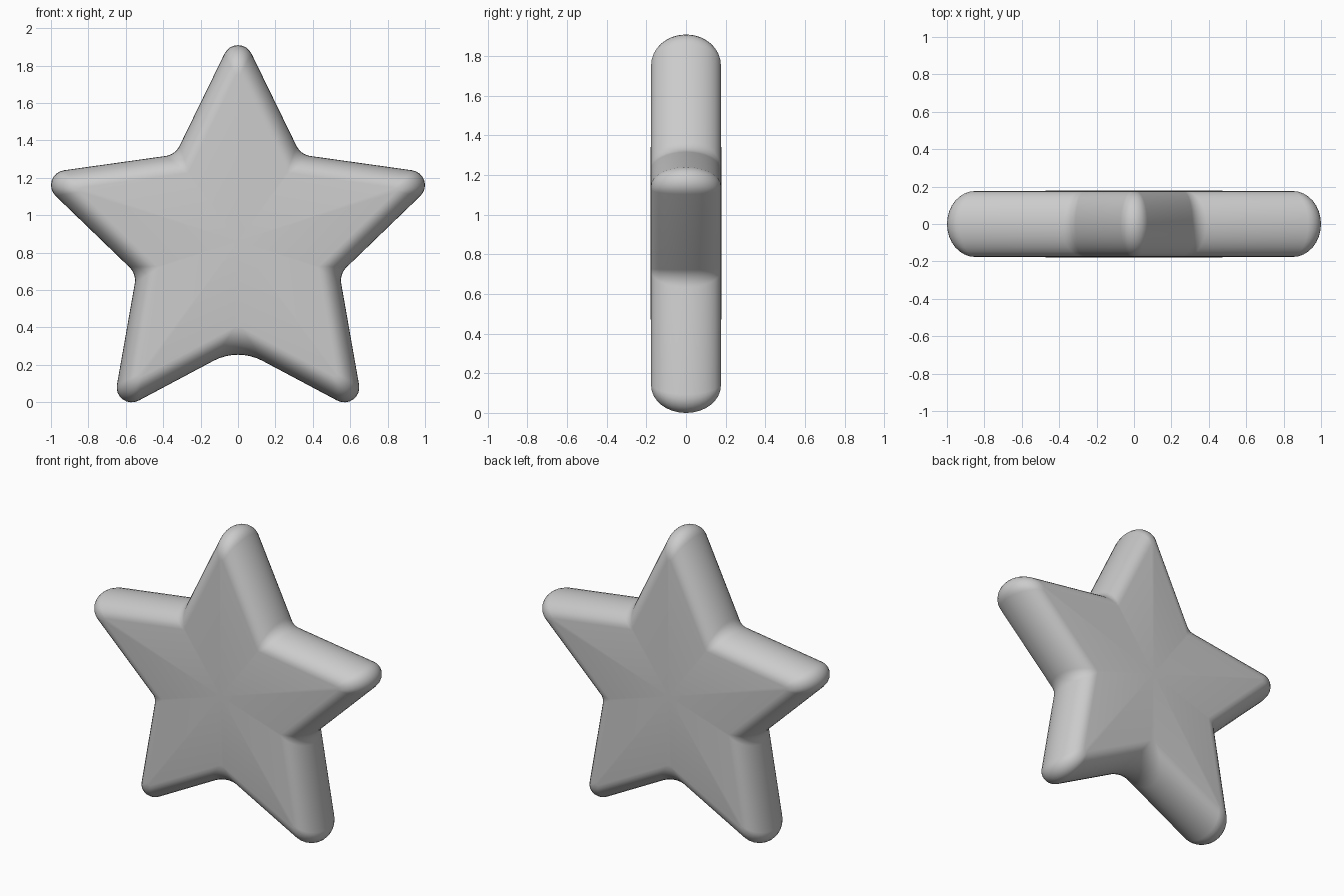
import bpy, bmesh
from math import sin, cos, pi, radians

if "Cube" in bpy.data.objects:
    bpy.data.objects.remove(bpy.data.objects["Cube"])

CENTRE_Z = 0.862
HALF_TIP = radians(26)          # half angle of each point
NOTCH = radians(90 - 26 - 36)   # half turn of each notch
HALF_DEPTH = 0.176


def star_ring(edge_dist, tip_r, notch_scale):
    """Star outline with rounded points and filleted notches, as (x, z)."""
    pts = []
    for i in range(5):
        axis = pi / 2 - i * 2 * pi / 5
        c = (edge_dist - tip_r) / sin(HALF_TIP)
        span = pi / 2 - HALF_TIP
        for k in range(9):
            a = axis + span * (1 - k / 4)
            pts.append((c * cos(axis) + tip_r * cos(a),
                        c * sin(axis) + tip_r * sin(a)))
        # notch after this point; the bottom one is softer
        n_axis = axis - pi / 5
        r = (0.28 if i == 2 else 0.10) * notch_scale
        c = (edge_dist + r) / cos(NOTCH)
        for k in range(9):
            a = n_axis + pi - NOTCH * (1 - k / 4)
            pts.append((c * cos(n_axis) + r * cos(a),
                        c * sin(n_axis) + r * sin(a)))
    return pts


# Rounded star body: rings lofted front to back over a half-round edge
bm = bmesh.new()
rings = []
STEPS = 16
for s in range(STEPS + 1):
    phi = pi * s / STEPS
    bulge = sin(phi)
    outline = star_ring(0.398 + 0.106 * bulge, 0.012 + 0.068 * bulge,
                        0.12 + 0.88 * bulge)
    y = -HALF_DEPTH * cos(phi)
    rings.append([bm.verts.new((x, y, z + CENTRE_Z)) for x, z in outline])
count = len(rings[0])
for lower, upper in zip(rings, rings[1:]):
    for j in range(count):
        n = (j + 1) % count
        bm.faces.new((lower[j], lower[n], upper[n], upper[j]))

# Very slightly domed front and back faces
for ring, y in ((rings[0], -0.18), (rings[-1], 0.18)):
    mid = bm.verts.new((0, y, CENTRE_Z))
    for j in range(count):
        bm.faces.new((mid, ring[j], ring[(j + 1) % count]))
bmesh.ops.recalc_face_normals(bm, faces=bm.faces)

mesh = bpy.data.meshes.new("star")
bm.to_mesh(mesh)
bm.free()
star = bpy.data.objects.new("star", mesh)
bpy.context.collection.objects.link(star)
bpy.context.view_layer.objects.active = star
star.select_set(True)
bpy.ops.object.shade_smooth_by_angle(angle=radians(40))
